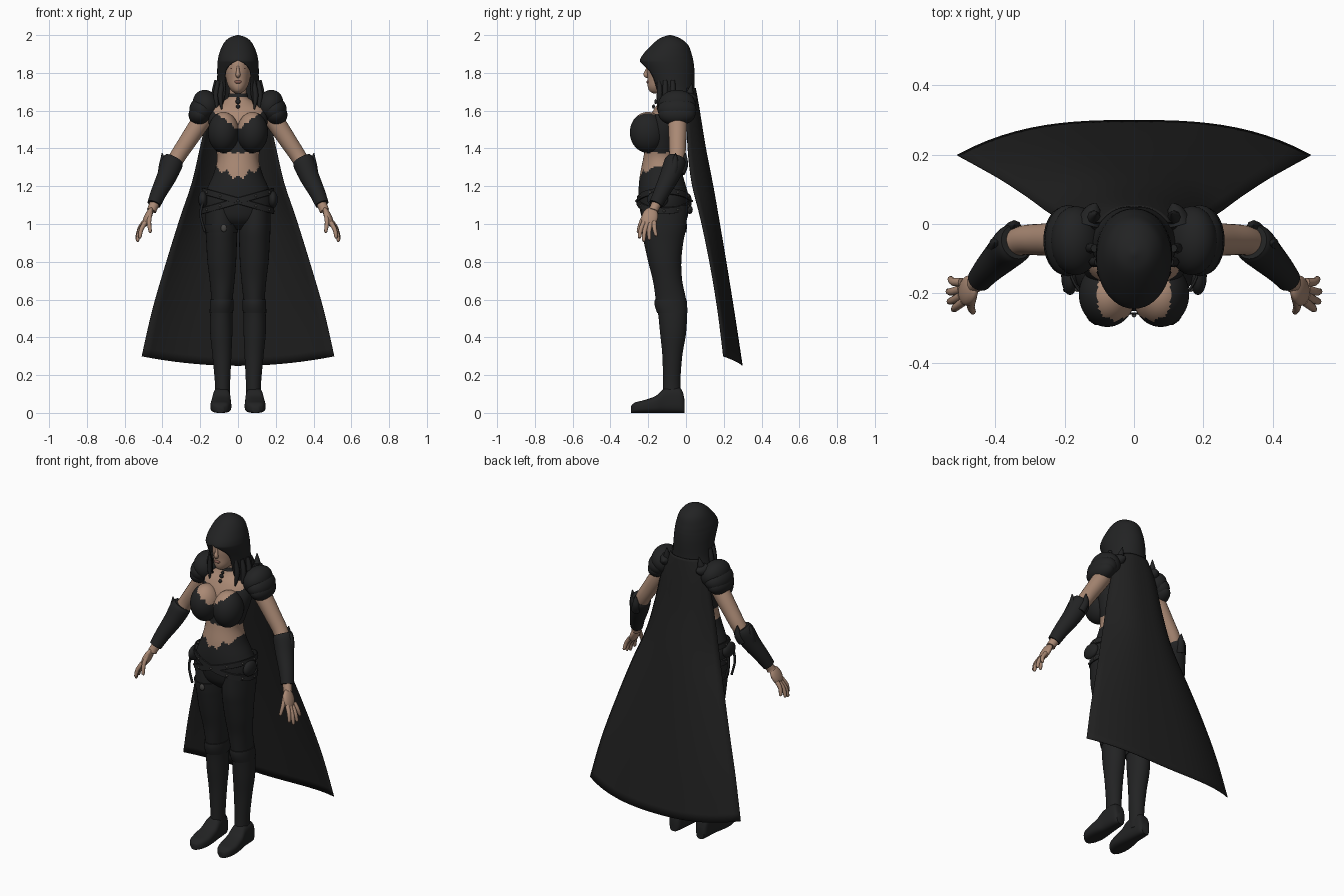
import bpy, bmesh, math
from mathutils import Vector, Matrix

if "Cube" in bpy.data.objects:
    bpy.data.objects.remove(bpy.data.objects["Cube"])


def material(name, col):
    m = bpy.data.materials.new(name)
    m.diffuse_color = (*col, 1)
    m.use_nodes = True
    m.node_tree.nodes["Principled BSDF"].inputs["Base Color"].default_value = m.diffuse_color
    return m


LEATHER = material("black leather", (.016, .0165, .017))
CLOTH = material("black cloth", (.0145, .0145, .0145))
SKIN = material("skin", (.40, .25, .175))
LIPS = material("lips", (.24, .11, .085))
METAL = material("dark metal", (.06, .058, .055))


def finish(name, bm, mats, rule=None, mirror=False, angle=50, normals=True):
    if normals:
        bmesh.ops.recalc_face_normals(bm, faces=bm.faces)
    me = bpy.data.meshes.new(name)
    if rule:
        for f in bm.faces:
            f.material_index = rule(f.calc_center_median())
    bm.to_mesh(me)
    bm.free()
    ob = bpy.data.objects.new(name, me)
    bpy.context.collection.objects.link(ob)
    for m in mats:
        me.materials.append(m)
    if mirror:
        ob.modifiers.new("mirror", 'MIRROR').use_mirror_merge = False
    bpy.ops.object.select_all(action='DESELECT')
    ob.select_set(True)
    bpy.context.view_layer.objects.active = ob
    bpy.ops.object.shade_smooth_by_angle(angle=math.radians(angle))
    return ob


def smooth(rows, k=6):
    """Catmull-Rom interpolation of rows of numbers."""
    out = []
    for i in range(len(rows) - 1):
        p = [rows[max(i - 1, 0)], rows[i], rows[i + 1], rows[min(i + 2, len(rows) - 1)]]
        for s in range(k):
            t = s / k
            out.append([.5 * (2 * b + (c - a) * t + (2 * a - 5 * b + 4 * c - d) * t * t
                              + (3 * b - a - 3 * c + d) * t ** 3) for a, b, c, d in zip(*p)])
    return out + [list(rows[-1])]


def loft(name, rings, mats, n=32, power=1, cap=True, **kw):
    """Skin a list of (centre, u, v) ellipses."""
    bm = bmesh.new()
    spow = lambda a: math.copysign(abs(a) ** power, a)
    loops = []
    for c, u, v in rings:
        loops.append([bm.verts.new(c + u * spow(math.cos(2 * math.pi * i / n))
                                   + v * spow(math.sin(2 * math.pi * i / n))) for i in range(n)])
    for a, b in zip(loops, loops[1:]):
        for i in range(n):
            bm.faces.new((a[i], a[(i + 1) % n], b[(i + 1) % n], b[i]))
    if cap:
        bm.faces.new(loops[0])
        bm.faces.new(loops[-1])
    return finish(name, bm, mats, **kw)


def level_rings(rows, k=6):
    """Rows of z, x min, x max, y front, y back."""
    return [(Vector(((a + b) / 2, (f + r) / 2, z)), Vector(((b - a) / 2, 0, 0)), Vector((0, (r - f) / 2, 0)))
            for z, a, b, f, r in smooth(rows, k)]


def tube(name, rows, mats, n=16, k=5, **kw):
    """Rows of x, y, z, radius."""
    rows = smooth(rows, k)
    pts = [Vector(r[:3]) for r in rows]
    rings = []
    for i, r in enumerate(rows):
        t = (pts[min(i + 1, len(pts) - 1)] - pts[max(i - 1, 0)]).normalized()
        u = t.cross(Vector((0, 1, 0))).normalized()
        rings.append((pts[i], u * r[3], t.cross(u) * r[3]))
    return loft(name, rings, mats, n, **kw)


def blob(name, loc, scale, mats, rot=(0, 0, 0), seg=24, **kw):
    bm = bmesh.new()
    bmesh.ops.create_uvsphere(bm, u_segments=seg, v_segments=seg * 2 // 3, radius=1)
    mat = Matrix.Translation(loc)
    for axis, a in zip("ZYX", reversed(rot)):
        mat = mat @ Matrix.Rotation(a, 4, axis)
    bm.transform(mat @ Matrix.Diagonal((*scale, 1)))
    return finish(name, bm, mats, **kw)


def zigzag(x, step=.035, size=.014):
    return size * abs((x / step) % 1 * 2 - 1)


# torso: hips in trousers, bare waist, top, bare shoulders and neck
def bodice(c):
    return 1.372 + zigzag(c.x, .05, .01) < c.z < min(1.495 + .72 * abs(c.x), 1.6) + zigzag(c.x)


def torso_rule(c):
    waistline = min(1.225 + .5 * abs(c.x), 1.29) + zigzag(c.x, .06, .03) if c.y < -.1 else 1.295
    return 0 if c.z < waistline or bodice(c) else 1


rows = [(.97, .06, -.17, -.06), (1.02, .15, -.225, 0), (1.08, .178, -.245, .015), (1.14, .18, -.25, .015),
        (1.2, .158, -.25, 0), (1.27, .128, -.242, -.02), (1.35, .11, -.226, -.035), (1.42, .128, -.215, -.03),
        (1.5, .15, -.21, -.01), (1.56, .155, -.195, 0), (1.61, .14, -.168, 0), (1.65, .08, -.138, -.01),
        (1.68, .048, -.128, -.03), (1.76, .045, -.125, -.03)]
loft("torso", level_rings([(z, -x, x, f, b) for z, x, f, b in rows], 9), [LEATHER, SKIN], 80, rule=torso_rule)
blob("bust", (.077, -.203, 1.485), (.082, .094, .108), [LEATHER, SKIN], seg=48, mirror=True,
     rule=lambda c: 0 if c.z < 1.495 + .72 * c.x + zigzag(c.x) else 1)

# legs, boot cuffs and feet
leg = [(1.1, .02, .172, -.235, .01), (.98, .006, .172, -.235, 0), (.9, .006, .168, -.222, -.015),
       (.8, .01, .162, -.2, -.025), (.7, .018, .15, -.175, -.02), (.6, .028, .142, -.16, 0),
       (.52, .03, .147, -.147, .005), (.42, .03, .147, -.137, 0), (.3, .035, .135, -.125, -.02),
       (.15, .042, .122, -.122, -.03), (.05, .042, .126, -.125, -.02)]
loft("leg", level_rings(leg), [LEATHER], mirror=True)
cuff = [(.6, .024, .147, -.165, .003), (.57, .023, .149, -.166, .006), (.53, .026, .15, -.153, .008)]
loft("boot_cuff", level_rings(cuff, 2), [LEATHER], mirror=True)
foot = [(-.008, .065, .115, .07), (-.03, .05, .128, .13), (-.11, .04, .134, .13), (-.16, .037, .142, .09),
        (-.22, .036, .146, .068), (-.27, .05, .136, .055), (-.292, .075, .112, .035)]
loft("foot", [(Vector(((a + b) / 2, y, h / 2)), Vector(((b - a) / 2, 0, 0)), Vector((0, 0, h / 2)))
              for y, a, b, h in smooth(foot)], [LEATHER], power=.65, mirror=True)

# crossed hip belts, thigh strap, pouches and studs
for i, tilt in enumerate((.28, -.28)):
    loft(f"hip_belt_{i}", [(Vector((0, -.116, z)), Vector((r, 0, r * tilt)), Vector((0, r * .76, 0)))
                           for z, r in ((1.105, .186), (1.107, .192), (1.138, .19), (1.14, .183))],
         [LEATHER], 48, cap=False)
    for j in range(12):
        a = j * math.pi / 6
        blob(f"belt_stud_{i}_{j}", (.19 * math.cos(a), -.116 + .147 * math.sin(a), 1.122 + .19 * tilt * math.cos(a)),
             (.007, .007, .007), [METAL], seg=8)
blob("hip_pouch", (.185, -.15, 1.13), (.025, .055, .045), [LEATHER], mirror=True)
blob("back_buckle", (.07, .02, 1.075), (.03, .016, .022), [LEATHER], seg=12, mirror=True)
strap = [(.955, -.176, .0, -.236, .002), (.975, -.179, .0, -.239, .004), (1.0, -.18, .0, -.241, .006)]
loft("thigh_strap", level_rings(strap, 2), [LEATHER])
blob("strap_buckle", (-.075, -.24, .978), (.016, .008, .02), [METAL], seg=12)
for i, y in enumerate((-.19, -.13)):
    tube(f"strap_hanger_{i}", [(-.185, y, 1.12, .008), (-.198, y, 1.05, .007), (-.176, y, .96, .007)], [LEATHER], 8)

# arms, bracers, hands
tube("arm", [(.15, -.05, 1.61, .05), (.205, -.045, 1.53, .05), (.265, -.045, 1.44, .046), (.33, -.05, 1.34, .042),
             (.38, -.09, 1.24, .04), (.445, -.16, 1.1, .026), (.458, -.172, 1.07, .026)], [SKIN], 24, mirror=True)
tube("bracer", [(.338, -.052, 1.345, .05), (.35, -.06, 1.32, .058), (.378, -.088, 1.25, .052),
                (.42, -.13, 1.165, .042), (.445, -.16, 1.105, .036)], [LEATHER], 24, mirror=True)
tube("bracer_spike", [(.405, -.08, 1.24, .022), (.395, -.06, 1.31, .024), (.402, -.055, 1.375, .002)],
     [LEATHER], 8, mirror=True)
tube("elbow_spike", [(.36, -.03, 1.27, .025), (.345, -.01, 1.32, .022), (.345, -.003, 1.375, .002)],
     [LEATHER], 8, mirror=True)
blob("palm", (.478, -.192, 1.035), (.02, .043, .058), [SKIN], rot=(-.25, -.4, 0), mirror=True)
fingers = [((.49, -.222, 1.01), (.522, -.248, .925)), ((.497, -.207, 1.0), (.535, -.225, .907)),
           ((.499, -.188, 1.0), (.538, -.195, .915)), ((.497, -.168, 1.01), (.532, -.158, .935)),
           ((.465, -.21, 1.06), (.465, -.256, .955))]
for i, (a, b) in enumerate(fingers):
    a, b = Vector(a), Vector(b)
    mid = (a + b) / 2 + Vector((.006, -.004, .004))
    tube(f"finger_{i}", [(*a, .013), (*mid, .0115), (*b.lerp(a, .08), .009), (*b, .004)], [SKIN], 10, 3, mirror=True)

# layered shoulder plates with a spike by the neck
for i, (x, z, sx, sy, sz) in enumerate([(.168, 1.63, .07, .1, .082), (.19, 1.605, .068, .103, .068),
                                        (.202, 1.58, .06, .098, .058)]):
    blob(f"shoulder_plate_{i}", (x, -.048, z), (sx, sy, sz), [LEATHER], rot=(0, .45, 0), mirror=True)
tube("shoulder_spike", [(.12, .0, 1.64, .03), (.115, .02, 1.69, .02), (.108, .03, 1.745, .002)],
     [LEATHER], 8, mirror=True)
tube("pad_point", [(.13, .0, 1.66, .04), (.118, .04, 1.665, .025), (.11, .06, 1.67, .003)], [LEATHER], 8, mirror=True)

# head and face
face = [(1.692, .016, -.175, -.11), (1.705, .034, -.194, -.08), (1.73, .052, -.203, -.05), (1.77, .064, -.204, -.02),
        (1.82, .071, -.207, 0), (1.87, .07, -.2, 0), (1.92, .05, -.155, -.03)]
loft("head", level_rings([(z, -x, x, f, b) for z, x, f, b in face]), [SKIN])
tube("nose", [(0, -.202, 1.835, .006), (0, -.208, 1.81, .009), (0, -.212, 1.79, .013), (0, -.2, 1.778, .008)], [SKIN], 12)
blob("lips", (0, -.202, 1.752), (.02, .008, .0085), [LIPS], seg=16)
blob("eye", (.028, -.191, 1.822), (.014, .006, .005), [LIPS], rot=(0, -.1, .3), seg=12, mirror=True)
blob("eyebrow", (.03, -.191, 1.843), (.018, .006, .003), [LIPS], rot=(0, -.15, .3), seg=12, mirror=True)

# hood: open shell, columns of z, half width, front, back, opening half width
hood = [(2.0, .004, -.09, -.08, 0), (1.985, .048, -.135, -.035, 0), (1.95, .08, -.18, .01, 0),
        (1.9, .1, -.226, .03, 0), (1.868, .107, -.244, .038, 0), (1.85, .109, -.24, .041, .03),
        (1.82, .11, -.225, .044, .06), (1.78, .11, -.205, .045, .07), (1.72, .112, -.18, .045, .068),
        (1.66, .122, -.165, .05, .075), (1.58, .13, -.14, .055, .1)]
bm = bmesh.new()
grid, N = [], 48
for z, w, f, b, o in smooth(hood, 5):
    start = math.asin(min(max(o, 0) / w, .95)) if o > .001 else 0
    row = []
    for i in range(N + 1):
        a = start + (2 * math.pi - 2 * start) * i / N
        row.append(bm.verts.new((w * math.sin(a), (f + b) / 2 - (b - f) / 2 * math.cos(a), z)))
    grid.append(row)
for a, b in zip(grid, grid[1:]):
    for i in range(N):
        bm.faces.new((a[i], b[i], b[i + 1], a[i + 1]))
bm.faces.new(grid[0][:-1])
bmesh.ops.remove_doubles(bm, verts=bm.verts, dist=.0004)
hood_ob = finish("hood", bm, [LEATHER])
hood_ob.modifiers.new("thickness", 'SOLIDIFY').thickness = .006

# hair locks beside the neck
for i, (x, y, z) in enumerate([(.085, -.14, 1.6), (.108, -.11, 1.58), (.118, -.07, 1.62)]):
    tube(f"hair_lock_{i}", [(x - .005, y, 1.76, .012), (x + .008, y, 1.68, .015), (x, y - .01, z, .003)],
         [LEATHER], 8, mirror=True)

# choker and pendant
loft("choker", level_rings([(1.672, -.054, .054, -.138, -.024), (1.682, -.052, .052, -.134, -.026),
                            (1.692, -.05, .05, -.132, -.028)], 2), [LEATHER])
for i, (z, s) in enumerate([(1.664, .009), (1.648, .013), (1.622, .011)]):
    blob(f"pendant_{i}", (0, -.148 - .012 * i, z), (s, .008, s), [LEATHER], seg=12)

# cape: rows of z, half width, y at centre, y at edge
cape = [(1.72, .1, .052, .005), (1.62, .15, .07, .005), (1.4, .2, .106, .01), (1.2, .245, .145, .032),
        (1.0, .31, .18, .08), (.75, .385, .222, .13), (.5, .455, .262, .17), (.25, .51, .3, .2)]
bm = bmesh.new()
grid = []
for z, w, yc, ye in smooth(cape, 4):
    grid.append([bm.verts.new((w * t, yc + (ye - yc) * abs(t) ** 2.8, z + .05 * t * t * (1.72 - z) / 1.47))
                 for t in (i / 12 - 1 for i in range(25))])
for a, b in zip(grid, grid[1:]):
    for i in range(24):
        bm.faces.new((a[i], b[i], b[i + 1], a[i + 1]))
cape_ob = finish("cape", bm, [CLOTH])
cape_ob.modifiers.new("thickness", 'SOLIDIFY').thickness = .004
